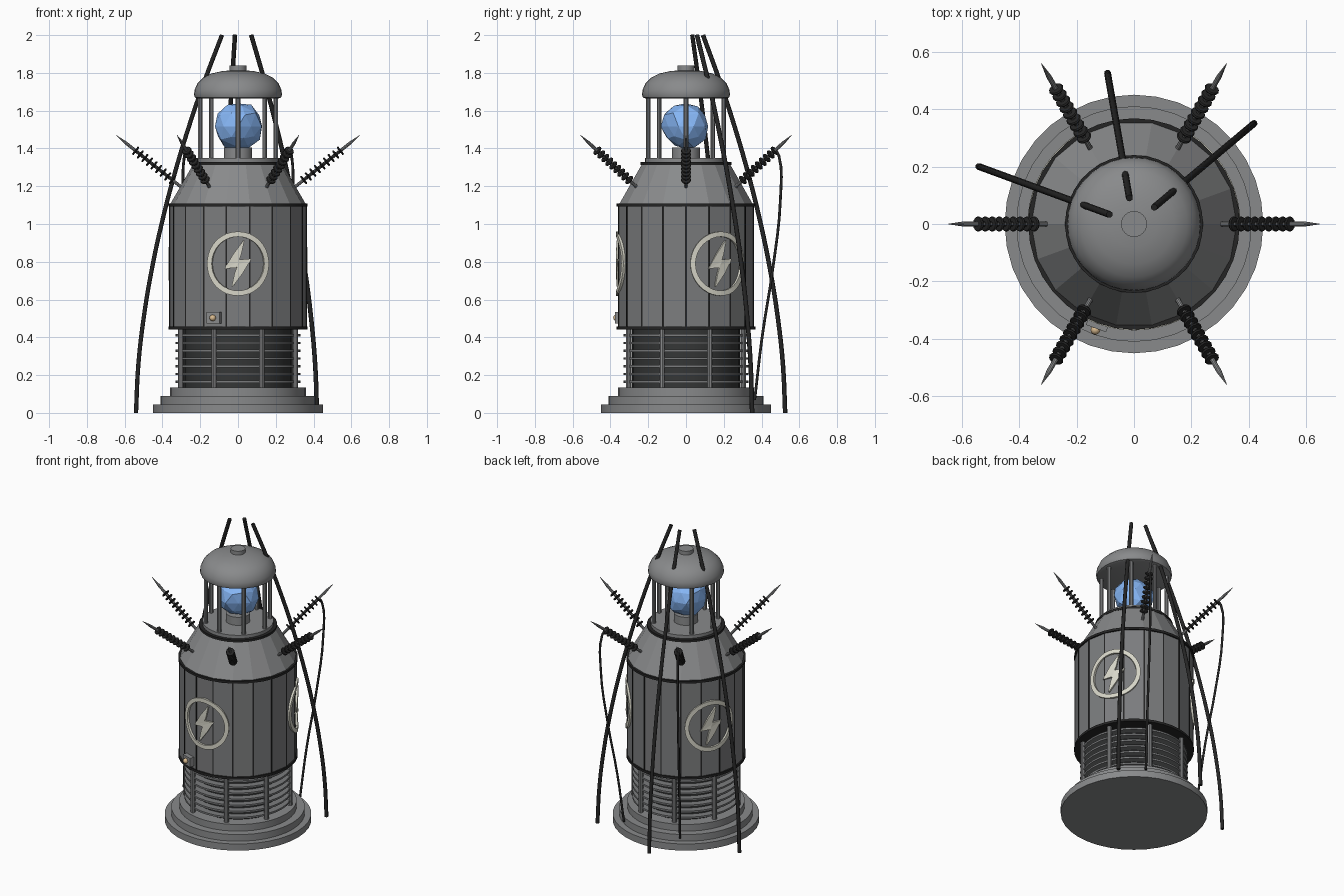
import bpy, bmesh, math, random
from mathutils import Vector, Matrix

if "Cube" in bpy.data.objects:
    bpy.data.objects.remove(bpy.data.objects["Cube"])

random.seed(4)
TAU = 2 * math.pi


def material(name, rgb):
    m = bpy.data.materials.new(name)
    m.diffuse_color = (*rgb, 1)
    m.use_nodes = True
    m.node_tree.nodes["Principled BSDF"].inputs["Base Color"].default_value = m.diffuse_color
    return m


STEEL = material("dark_steel", (0.25, 0.255, 0.26))
PANEL = material("panel_steel", (0.2, 0.205, 0.21))
BLACK = material("black_rubber", (0.018, 0.018, 0.018))
DARK = material("dark_core", (0.035, 0.037, 0.037))
CREAM = material("cream_paint", (0.68, 0.67, 0.58))
BLUE = material("blue_crystal", (0.24, 0.47, 0.92))
BRASS = material("brass", (0.7, 0.5, 0.28))


def finish(bm, name, mat=STEEL, smooth=False):
    bmesh.ops.recalc_face_normals(bm, faces=bm.faces[:])
    me = bpy.data.meshes.new(name)
    bm.to_mesh(me)
    bm.free()
    ob = bpy.data.objects.new(name, me)
    bpy.context.collection.objects.link(ob)
    me.materials.append(mat)
    if smooth:
        bpy.ops.object.select_all(action='DESELECT')
        bpy.context.view_layer.objects.active = ob
        ob.select_set(True)
        bpy.ops.object.shade_smooth_by_angle(angle=math.radians(35))
    return ob


def lathe(name, profile, sides=36, mat=STEEL, smooth=True, matrix=None):
    """Revolve (radius, z) points about z and cap both ends."""
    bm = bmesh.new()
    rings = [[bm.verts.new((r * math.cos(TAU * i / sides), r * math.sin(TAU * i / sides), z))
              for i in range(sides)] for r, z in profile]
    for a, b in zip(rings, rings[1:]):
        for i in range(sides):
            j = (i + 1) % sides
            bm.faces.new((a[i], a[j], b[j], b[i]))
    bm.faces.new(rings[0])
    bm.faces.new(rings[-1])
    ob = finish(bm, name, mat, smooth)
    if matrix:
        ob.matrix_world = matrix
    return ob


def disc(name, r, z0, z1, **kw):
    return lathe(name, [(r, z0), (r, z1)], **kw)


def polar(r, deg, z=0.0):
    a = math.radians(deg)
    return Vector((r * math.cos(a), r * math.sin(a), z))


def box(name, size, r, deg, z, mat=STEEL):
    """Box whose local x points outward at the given azimuth."""
    bm = bmesh.new()
    bmesh.ops.create_cube(bm, size=1, matrix=Matrix.Diagonal((*size, 1)))
    ob = finish(bm, name, mat)
    ob.location = polar(r, deg, z)
    ob.rotation_euler.z = math.radians(deg)
    return ob


def cable(name, pts, radius):
    cu = bpy.data.curves.new(name, 'CURVE')
    cu.dimensions = '3D'
    cu.bevel_depth = radius
    cu.bevel_resolution = 2
    cu.use_fill_caps = True
    cu.resolution_u = 4
    sp = cu.splines.new('BEZIER')
    sp.bezier_points.add(len(pts) - 1)
    for bp, p in zip(sp.bezier_points, pts):
        bp.co = p
        bp.handle_left_type = bp.handle_right_type = 'AUTO'
    ob = bpy.data.objects.new(name, cu)
    bpy.context.collection.objects.link(ob)
    cu.materials.append(BLACK)


# stepped base
lathe("base_steps", [(.45, 0), (.45, .045), (.41, .045), (.41, .09), (.36, .09), (.36, .135)])

# cooling section: core, fins and posts
disc("cooling_core", .285, .13, .46, mat=DARK)
for i in range(7):
    z = .165 + i * .041
    disc(f"cooling_fin_{i}", .33, z - .006, z + .006, mat=PANEL)
for i in range(8):
    disc(f"cooling_post_{i}", .015, .13, .455, sides=10,
         matrix=Matrix.Translation(polar(.327, 22.5 + 45 * i)))

# panelled body and cone shoulder
lathe("body", [(.362, .45), (.362, 1.1)], sides=18, smooth=False, mat=PANEL)
lathe("shoulder", [(.362, 1.1), (.235, 1.32)], sides=18, smooth=False)
for i in range(18):
    box(f"panel_seam_{i}", (.008, .008, .64), .36, 20 * i, .775, BLACK)
for name, r, z in (("lower_band", .368, .45), ("upper_band", .368, 1.1), ("neck_band", .24, 1.32)):
    disc(name, r, z - .008, z + .008, mat=BLACK)

# raised warning signs wrapped around the body
R = .37


def wrap(u, v, deg, r=R):
    return polar(r, deg + math.degrees(u / R), .79 + v)


def sign_strip(name, pairs, deg, closed):
    """Band between paired (u, v) points, thickened toward the body."""
    bm = bmesh.new()
    rows = [[bm.verts.new(wrap(*p, deg, r)) for r in (R, R - .016) for p in pq] for pq in pairs]
    n = len(rows)
    for i in range(n if closed else n - 1):
        a, b = rows[i], rows[(i + 1) % n]
        for k, m in ((0, 1), (2, 3), (0, 2), (1, 3)):
            bm.faces.new((a[k], a[m], b[m], b[k]))
    if not closed:
        for e in (rows[0], rows[-1]):
            bm.faces.new((e[0], e[1], e[3], e[2]))
    finish(bm, name, CREAM)


circle = [(math.cos(TAU * i / 40), math.sin(TAU * i / 40)) for i in range(40)]
bolt = [((.028, .122), (.034, .122)), ((-.026, .05), (.018, .05)), ((-.066, -.016), (.006, .018)),
        ((-.072, -.026), (.004, .01)), ((-.008, -.022), (.008, .022))]
for deg in (-90, 30, 150):
    sign_strip(f"sign_ring_{deg}", [((.17 * c, .17 * s), (.143 * c, .143 * s)) for c, s in circle], deg, True)
    # bolt: two halves, point-symmetric
    for s in (1, -1):
        sign_strip(f"sign_bolt_{deg}_{s}", [tuple((s * u, s * v) for u, v in pq) for pq in bolt], deg, False)

# indicator lamp near the bottom of the body
box("lamp_housing", (.03, .075, .06), .372, -110, .503)
bm = bmesh.new()
bmesh.ops.create_uvsphere(bm, u_segments=12, v_segments=8, radius=.017)
finish(bm, "lamp_bulb", BRASS, True).location = polar(.392, -110, .503)

# cage, cap and pedestal
disc("cage_floor", .218, 1.32, 1.35)
for i in range(8):
    disc(f"cage_post_{i}", .013, 1.34, 1.69, sides=10,
         matrix=Matrix.Translation(polar(.2, 45 * i)))
lathe("cap", [(.215, 1.665), (.228, 1.67), (.233, 1.685), (.23, 1.71), (.215, 1.745),
              (.185, 1.775), (.14, 1.797), (.08, 1.81), (.01, 1.815)])
disc("cap_knob", .045, 1.8, 1.838, sides=24)
disc("crystal_pedestal", .075, 1.34, 1.405, sides=24)

# rough blue crystal
bm = bmesh.new()
bmesh.ops.create_icosphere(bm, subdivisions=2, radius=.128)
for v in bm.verts:
    v.co *= random.uniform(.9, 1.07)
finish(bm, "crystal", BLUE).location = (0, 0, 1.517)

# six ribbed insulators with pointed rods
ribs = []
for i in range(9):
    s = .055 + .031 * i
    ribs += [(.009, s), (.024, s + .001), (.027, s + .006), (.024, s + .011), (.009, s + .012)]
for i in range(6):
    start, tip = polar(.30, 60 * i, 1.195), polar(.645, 60 * i, 1.47)
    mtx = Matrix.Translation(start) @ (tip - start).to_track_quat('Z', 'Y').to_matrix().to_4x4()
    lathe(f"insulator_rod_{i}", [(.009, 0), (.009, .375), (.001, .441)], sides=10, matrix=mtx)
    lathe(f"insulator_ribs_{i}", ribs, sides=12, mat=BLACK, matrix=mtx)

# three thick cables sweeping from the top to the ground
for i, (foot, head) in enumerate((((-.54, .2), (-.085, .033)), ((-.092, .525), (-.016, .09)),
                                  ((.418, .35), (.07, .058)))):
    foot, head = Vector(foot), Vector(head)
    cable(f"main_cable_{i}", [(*foot.lerp(head, (k / 8) ** 1.75), k / 4) for k in range(9)], .012)

# thin wires hanging from the two rear insulators
for i, deg in enumerate((60, 120)):
    cable(f"hanging_wire_{i}", [polar(r, deg, z) for r, z in
          ((.545, 1.395), (.568, 1.36), (.577, 1.13), (.53, .76), (.465, .4), (.42, .07))], .0075)
